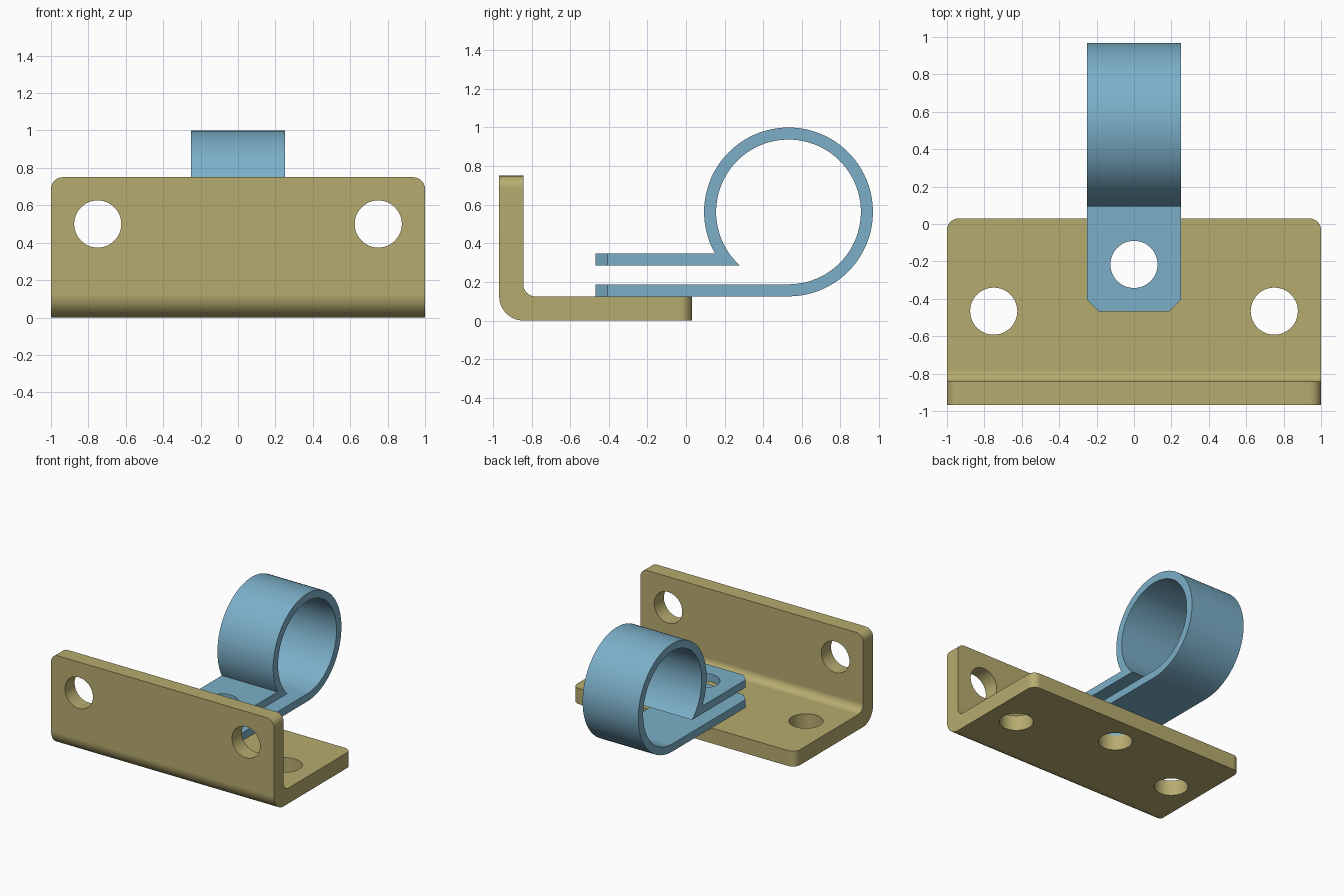
import bpy, bmesh
from math import cos, sin, asin, radians, pi

if "Cube" in bpy.data.objects:
    bpy.data.objects.remove(bpy.data.objects["Cube"])


def arc(cy, cz, r, a0, a1, n):
    return [(cy + r * cos(a0 + (a1 - a0) * i / n), cz + r * sin(a0 + (a1 - a0) * i / n))
            for i in range(n + 1)]


def extrude_profile(name, pts, half_w, color, corner, size, segments):
    """Extrude a (y, z) profile along x, then bevel edges whose midpoint passes corner()."""
    bm = bmesh.new()
    face = bm.faces.new([bm.verts.new((-half_w, y, z)) for y, z in pts])
    new = bmesh.ops.extrude_face_region(bm, geom=[face])["geom"]
    bmesh.ops.translate(bm, vec=(2 * half_w, 0, 0),
                        verts=[v for v in new if isinstance(v, bmesh.types.BMVert)])
    bmesh.ops.recalc_face_normals(bm, faces=bm.faces)
    edges = [e for e in bm.edges
             if abs(e.verts[0].co.x - e.verts[1].co.x) < 1e-5
             and corner((e.verts[0].co + e.verts[1].co) / 2)]
    bmesh.ops.bevel(bm, geom=edges, offset=size, offset_type='OFFSET',
                    segments=segments, profile=0.5, affect='EDGES')
    me = bpy.data.meshes.new(name)
    bm.to_mesh(me)
    bm.free()
    ob = bpy.data.objects.new(name, me)
    bpy.context.collection.objects.link(ob)
    mat = bpy.data.materials.new(name + "_paint")
    mat.diffuse_color = color
    mat.use_nodes = True
    mat.node_tree.nodes["Principled BSDF"].inputs["Base Color"].default_value = mat.diffuse_color
    me.materials.append(mat)
    return ob


def drill(ob, loc, rot=(0, 0, 0), depth=0.4):
    bpy.ops.mesh.primitive_cylinder_add(vertices=48, radius=0.126, depth=depth,
                                        location=loc, rotation=rot)
    cutter = bpy.context.object
    cutter.hide_render = True
    mod = ob.modifiers.new("hole", 'BOOLEAN')
    mod.operation, mod.solver, mod.object = 'DIFFERENCE', 'EXACT', cutter
    bpy.context.view_layer.objects.active = ob
    bpy.ops.object.modifier_apply(modifier=mod.name)
    bpy.data.objects.remove(cutter)


def finish(ob):
    bpy.ops.object.select_all(action='DESELECT')
    ob.select_set(True)
    bpy.context.view_layer.objects.active = ob
    bpy.ops.object.shade_smooth_by_angle(angle=radians(30))
    mod = ob.modifiers.new("normals", 'WEIGHTED_NORMAL')
    mod.keep_sharp = True


# Angle bracket: bent plate with rounded free corners
F, B, T, H = -0.968, 0.03, 0.125, 0.75
profile = (arc(F + 0.125, 0.125, 0.125, pi, 1.5 * pi, 12) + [(B, 0), (B, T)]
           + arc(F + T + 0.0625, T + 0.0625, 0.0625, 1.5 * pi, pi, 10)
           + [(F + T, H), (F, H)])
bracket = extrude_profile("angle_bracket", profile, 1.0, (0.47, 0.41, 0.16, 1),
                          lambda c: c.z > H - 0.01 or c.y > B - 0.01, 0.0625, 8)
for x in (-0.75, 0.75):
    drill(bracket, (x, F, 0.5), (pi / 2, 0, 0))
    drill(bracket, (x, -0.466, 0))
drill(bracket, (0, -0.216, 0))

# Pipe clamp: open loop with two parallel tabs
cy, cz, ro, ri = 0.531, 0.5625, 0.4375, 0.375
tip, z_lo, z_hi = -0.469, 0.285, 0.3475
clamp_profile = ([(tip, cz - ro)]
                 + arc(cy, cz, ro, -pi / 2, pi + asin((cz - z_hi) / ro), 72)
                 + [(tip, z_hi), (tip, z_lo)]
                 + arc(cy, cz, ri, pi + asin((cz - z_lo) / ri), -pi / 2, 72)
                 + [(tip, cz - ri)])
clamp = extrude_profile("pipe_clamp", clamp_profile, 0.25, (0.20, 0.43, 0.58, 1),
                        lambda c: c.y < tip + 0.001 and
                        (c.z < cz - ri and c.z > cz - ro or z_lo < c.z < z_hi),
                        0.0625, 1)
drill(clamp, (0, -0.216, 0.25), depth=0.5)

for ob in (bracket, clamp):
    finish(ob)
